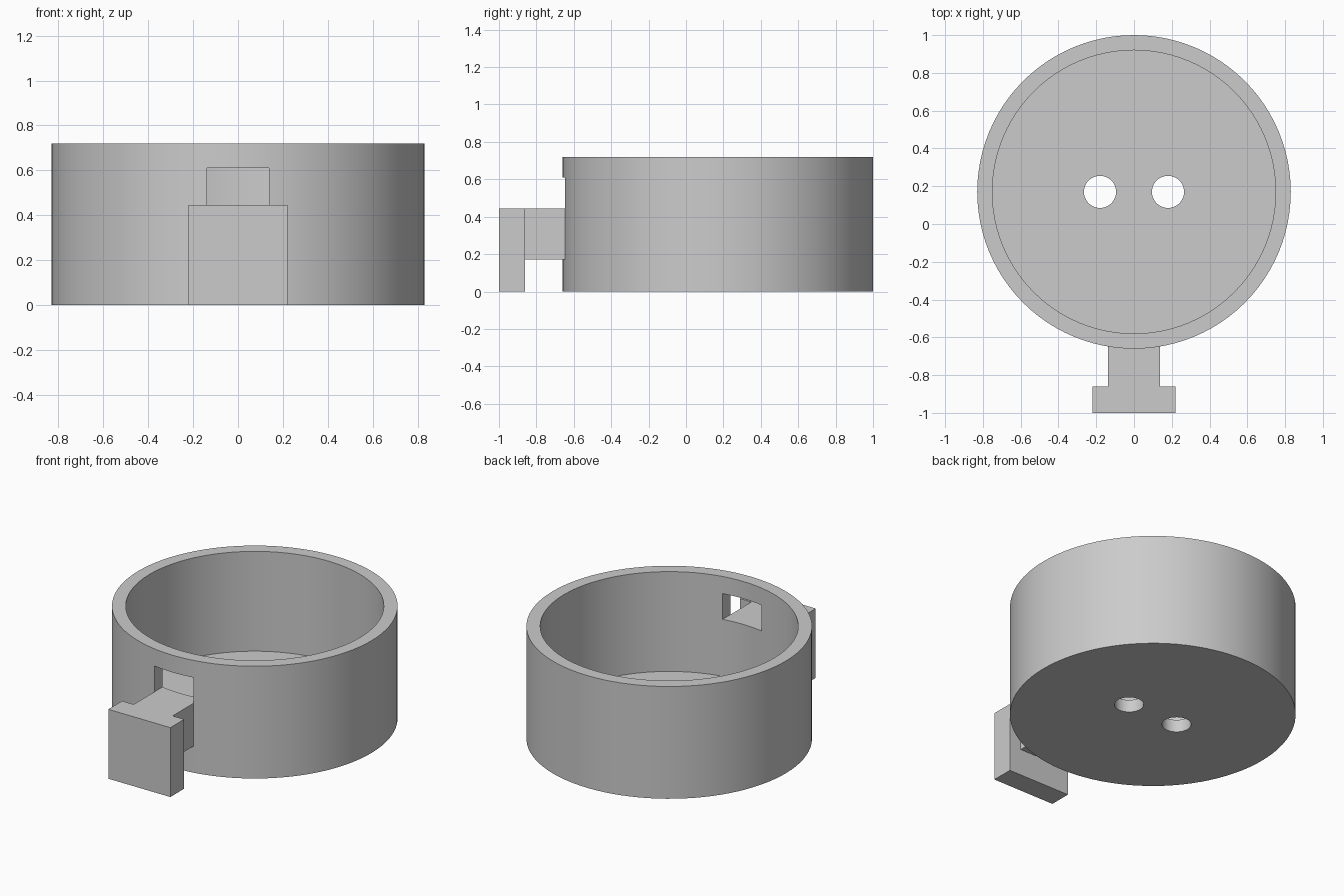
import bpy
import math

cube = bpy.data.objects.get("Cube")
if cube:
    bpy.data.objects.remove(cube, do_unlink=True)

CUP_Y = 0.17
HEIGHT = 0.72
OUTER, INNER = 0.83, 0.75
FLOOR = 0.08
ARM_HALF, ARM_LOW, ARM_TOP = 0.138, 0.17, 0.445

grey = bpy.data.materials.new("plain_grey")
grey.use_nodes = True
COLOUR = (0.6, 0.6, 0.6, 1)
grey.diffuse_color = COLOUR
grey.node_tree.nodes["Principled BSDF"].inputs["Base Color"].default_value = COLOUR


def finish(name):
    obj = bpy.context.object
    obj.name = name
    obj.data.materials.append(grey)
    return obj


def box(name, low, high):
    """Box between two opposite corners."""
    bpy.ops.mesh.primitive_cube_add(
        size=1, location=[(a + b) / 2 for a, b in zip(low, high)])
    obj = finish(name)
    obj.scale = [b - a for a, b in zip(low, high)]
    bpy.ops.object.transform_apply(location=False, rotation=False, scale=True)
    return obj


def cylinder(name, x, radius, low, high, sides):
    """Upright cylinder on the cup's centre line."""
    bpy.ops.mesh.primitive_cylinder_add(
        vertices=sides, radius=radius, depth=high - low,
        location=(x, CUP_Y, (low + high) / 2))
    return finish(name)


def cut(target, cutter):
    """Subtract the cutter from the target, then discard it."""
    cutter.hide_render = True
    mod = target.modifiers.new("cut", "BOOLEAN")
    mod.operation = "DIFFERENCE"
    mod.solver = "EXACT"
    mod.object = cutter
    bpy.context.view_layer.objects.active = target
    bpy.ops.object.modifier_apply(modifier=mod.name)
    bpy.data.objects.remove(cutter, do_unlink=True)


# Hollow cup with a solid floor
cup = cylinder("cup", 0, OUTER, 0, HEIGHT, 96)
cut(cup, cylinder("hollow", 0, INNER, FLOOR, HEIGHT + 0.1, 96))

# Two round holes through the floor
for x in (-0.18, 0.18):
    cut(cup, cylinder("floor_hole", x, 0.085, -0.1, FLOOR + 0.1, 48))

# Window through the front wall, directly above the arm
cut(cup, box("window", (-ARM_HALF, -0.8, ARM_TOP), (ARM_HALF, -0.4, 0.61)))

bpy.ops.object.select_all(action="DESELECT")
cup.select_set(True)
bpy.context.view_layer.objects.active = cup
bpy.ops.object.shade_smooth_by_angle(angle=math.radians(30))

# Arm rooted in the wall, and the plate at its end
box("arm", (-ARM_HALF, -0.87, ARM_LOW), (ARM_HALF, -0.62, ARM_TOP))
box("end_plate", (-0.22, -1, 0), (0.22, -0.86, ARM_TOP))
